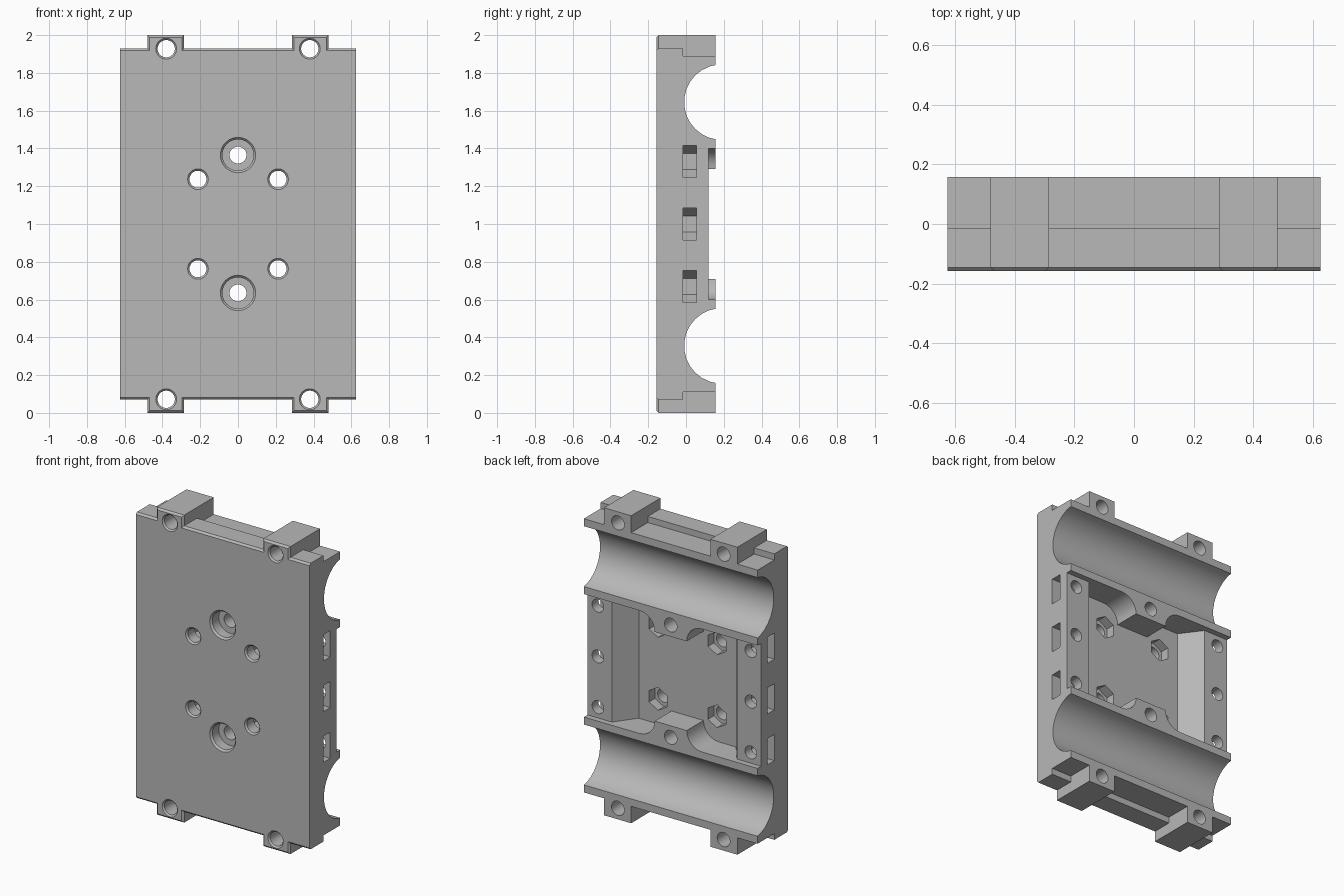
import bpy, bmesh
from math import sin, cos, pi, radians

cube = bpy.data.objects.get("Cube")
if cube:
    bpy.data.objects.remove(cube, do_unlink=True)

HX, HY = 0.625, 0.157      # half width and half depth of the plate
FLOOR, RAIL = -0.015, 0.12  # depth of the pocket floor and of the side rails
SIGNS = (-1, 1)

grey = bpy.data.materials.new("plain_grey")
grey.use_nodes = True
grey.diffuse_color = (0.48, 0.48, 0.48, 1)
grey.node_tree.nodes["Principled BSDF"].inputs["Base Color"].default_value = grey.diffuse_color


def to_object(name, bm):
    bmesh.ops.recalc_face_normals(bm, faces=bm.faces[:])
    mesh = bpy.data.meshes.new(name)
    bm.to_mesh(mesh)
    bm.free()
    mesh.materials.append(grey)
    obj = bpy.data.objects.new(name, mesh)
    bpy.context.collection.objects.link(obj)
    return obj


def loft(axis, rings):
    """Join equal rings of 2D points, each at a position along an axis."""
    place = {"x": lambda p, d: (d, p[0], p[1]),
             "y": lambda p, d: (p[0], d, p[1]),
             "z": lambda p, d: (p[0], p[1], d)}[axis]
    bm = bmesh.new()
    loops = [[bm.verts.new(place(p, d)) for p in pts] for pts, d in rings]
    bm.faces.new(loops[0])
    bm.faces.new(loops[-1])
    n = len(loops[0])
    for low, high in zip(loops, loops[1:]):
        for i in range(n):
            j = (i + 1) % n
            bm.faces.new((low[i], low[j], high[j], high[i]))
    return bm


def prism(axis, pts, start, end):
    return to_object("cutter", loft(axis, [(pts, start), (pts, end)]))


def rect(u0, u1, v0, v1):
    return [(u0, v0), (u1, v0), (u1, v1), (u0, v1)]


def circle(u, v, r, n=24, turn=0.0):
    return [(u + r * cos(turn + 2 * pi * i / n), v + r * sin(turn + 2 * pi * i / n))
            for i in range(n)]


def drill(x, z, steps):
    """Stepped round hole along y; steps are (radius, depth) pairs."""
    return to_object("cutter", loft("y", [(circle(x, z, r), y) for r, y in steps]))


def cut(target, cutter):
    mod = target.modifiers.new("cut", "BOOLEAN")
    mod.operation, mod.solver, mod.object = "DIFFERENCE", "EXACT", cutter
    cutter.hide_render = True
    bpy.context.view_layer.objects.active = target
    bpy.ops.object.modifier_apply(modifier=mod.name)
    bpy.data.objects.remove(cutter, do_unlink=True)


# Plate outline with four end tabs, one quarter mirrored round
quarter = [(HX, 0.93), (0.48, 0.93), (0.48, 1), (0.285, 1), (0.285, 0.93)]
half = quarter + [(-x, z) for x, z in reversed(quarter)]
outline = half + [(-x, -z) for x, z in half]
bm = loft("y", [(outline, -HY), (outline, HY)])
bmesh.ops.recalc_face_normals(bm, faces=bm.faces[:])
# Chamfer the front rim of the two ends
rim = [e for e in bm.edges
       if all(v.co.y < 0 for v in e.verts)
       and not all(abs(v.co.x) > 0.6 and v.co.x * e.verts[0].co.x > 0 for v in e.verts)]
rim += [e for e in bm.edges if all(v.co.y < 0 for v in e.verts) and e not in rim
        and abs(e.verts[0].co.z - e.verts[1].co.z) < 0.01]
bmesh.ops.bevel(bm, geom=rim, offset=0.012, segments=1, affect="EDGES")
block = to_object("mounting_block", bm)

# Ledges beside and between the tabs
for s in SIGNS:
    z0, z1 = sorted((s * 0.89, s * 1.1))
    for x0, x1 in ((-0.7, -0.48), (-0.285, 0.285), (0.48, 0.7)):
        cut(block, prism("y", rect(x0, x1, z0, z1), FLOOR, 0.3))

# Round channels across the back
for s in SIGNS:
    cut(block, prism("x", circle(0.19, s * 0.645, 0.2, 28, pi / 28), -0.8, 0.8))

# Pocket with sloped sides, leaving two flared bosses
side = [(0.35, FLOOR), (0.45, RAIL), (0.7, RAIL), (0.7, 0.3)]
pocket = prism("z", side + [(-x, y) for x, y in reversed(side)], -0.4, 0.4)
flare = [(0.225 - 0.11 * cos(t * pi / 12), 0.29 + 0.11 * sin(t * pi / 12)) for t in range(7)]
flare.append((0.225, 0.5))
for s in SIGNS:
    boss = flare + [(-x, z) for x, z in reversed(flare)]
    cut(pocket, prism("y", [(x, s * z) for x, z in boss], -0.2, 0.4))
cut(block, pocket)

for s in SIGNS:
    # Counterbored holes through the bosses
    cut(block, drill(0, s * 0.365, [(0.103, -HY - 0.01), (0.083, -HY + 0.012), (0.083, -0.08),
                                    (0.045, -0.079), (0.045, 0.3)]))
    for t in SIGNS:
        # Tab holes
        cut(block, drill(t * 0.38, s * 0.928, [(0.065, -HY - 0.01), (0.046, -HY + 0.01), (0.046, 0.3)]))
        # Small screw holes with hexagonal nut seats
        x, z = t * 0.212, s * 0.237
        cut(block, drill(x, z, [(0.065, -HY - 0.01), (0.045, -HY + 0.01), (0.045, 0.05)]))
        cut(block, prism("y", circle(x, z, 0.074, 6, pi / 6), -0.075, 0.02))

# Side nut slots and the rail holes that meet them
for t in SIGNS:
    for z in (-0.33, 0, 0.33):
        hexagon = circle(0.55, z, 0.085, 6, pi / 6)
        inner = [p for p in hexagon if p[0] < 0.56]
        slot = [(0.7, z + 0.085)] + inner + [(0.7, z - 0.085)]
        cut(block, prism("y", [(t * u, v) for u, v in slot], FLOOR, 0.055))
        cut(block, prism("y", circle(t * 0.55, z, 0.042), 0.02, 0.3))

# Stand the block on the ground and shade it
for v in block.data.vertices:
    v.co.z += 1
bpy.ops.object.select_all(action="DESELECT")
block.select_set(True)
bpy.context.view_layer.objects.active = block
bpy.ops.object.shade_smooth_by_angle(angle=radians(25))
